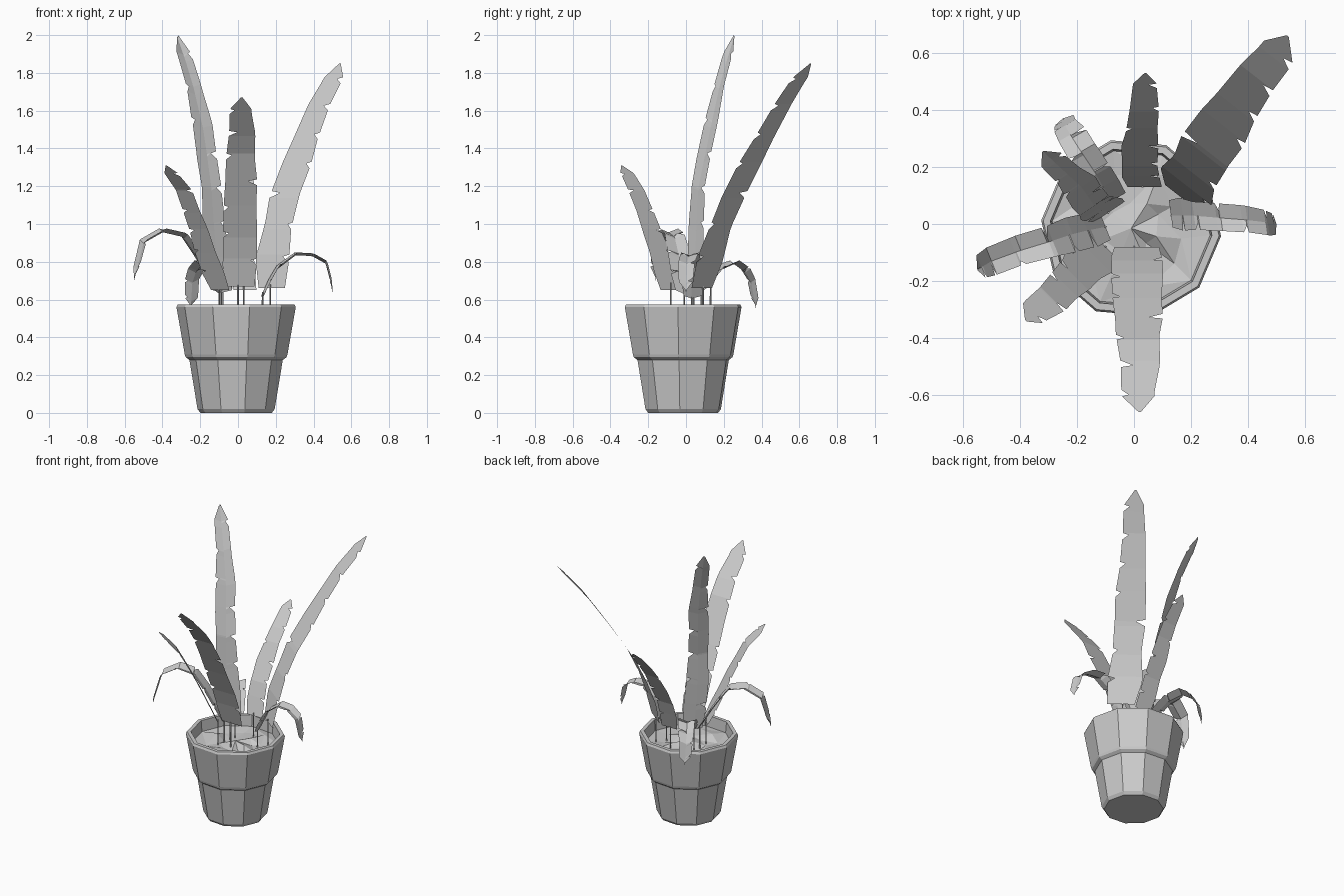
import bpy, bmesh, math, random
from mathutils import Vector

if "Cube" in bpy.data.objects:
    bpy.data.objects.remove(bpy.data.objects["Cube"])

GREY = (0.6, 0.6, 0.6, 1)
grey = bpy.data.materials.new("plain grey")
grey.use_nodes = True
grey.diffuse_color = GREY
grey.node_tree.nodes["Principled BSDF"].inputs["Base Color"].default_value = GREY

SIDES = 10
POT_CENTRE = Vector((-0.01, -0.015, 0))
SOIL_Z = 0.5


def finish(bm, name):
    mesh = bpy.data.meshes.new(name)
    bm.to_mesh(mesh)
    bm.free()
    mesh.materials.append(grey)
    obj = bpy.data.objects.new(name, mesh)
    bpy.context.collection.objects.link(obj)
    return obj


def ring(bm, radius, z):
    angles = [math.radians(-5) + math.tau * i / SIDES for i in range(SIDES)]
    return [bm.verts.new(POT_CENTRE + Vector((radius * math.cos(a), radius * math.sin(a), z)))
            for a in angles]


def bridge(bm, low, high):
    for i in range(SIDES):
        j = (i + 1) % SIDES
        bm.faces.new((low[i], low[j], high[j], high[i]))


# Pot: faceted profile with an overhanging collar and hollow top
profile = [(0.19, 0), (0.205, 0.02), (0.248, 0.28), (0.268, 0.295), (0.273, 0.31),
           (0.317, 0.56), (0.31, 0.575), (0.285, 0.575), (0.275, SOIL_Z - 0.04)]
bm = bmesh.new()
rings = [ring(bm, r, z) for r, z in profile]
for low, high in zip(rings, rings[1:]):
    bridge(bm, low, high)
bm.faces.new(list(reversed(rings[0])))
finish(bm, "pot")

# Soil: lumpy faceted disc
random.seed(4)
bm = bmesh.new()
soil = [ring(bm, r, SOIL_Z) for r in (0.28, 0.19, 0.09)]
for loop in soil[1:]:
    for v in loop:
        v.co += Vector([random.uniform(-0.025, 0.025) for _ in range(3)])
bridge(bm, soil[0], soil[1])
bridge(bm, soil[1], soil[2])
top = bm.verts.new(POT_CENTRE + Vector((0, 0, SOIL_Z + 0.02)))
for i in range(SIDES):
    bm.faces.new((soil[2][i], soil[2][(i + 1) % SIDES], top))
bmesh.ops.triangulate(bm, faces=bm.faces[:])
finish(bm, "soil")


def along(points, t):
    """Point at fraction t of the polyline length."""
    lengths = [(b - a).length for a, b in zip(points, points[1:])]
    left = t * sum(lengths)
    for a, b, length in zip(points, points[1:], lengths):
        if left <= length:
            return a.lerp(b, left / length)
        left -= length
    return points[-1]


def leaf(name, points, angle, width, tears, seed, fold=0.0):
    """Torn ribbon along a path, carried by a thin upright stem."""
    rng = random.Random(seed)
    points = [Vector(p) for p in points]
    a = math.radians(angle)
    across = Vector((math.cos(a), math.sin(a), 0))
    crease = Vector((0, 0, -fold))

    # Rows of (fraction, left reach, right reach); a tear is a sharp notch
    rows = [(0, 0.7, 0.9)]
    for i in range(1, tears + 1):
        t = 0.93 * i / tears
        reach = [rng.uniform(0.85, 1.05), rng.uniform(0.85, 1.05)]
        notch = list(reach)
        notch[rng.randrange(2)] *= rng.uniform(0.3, 0.7)
        rows += [(t - 0.03, *reach), (t - 0.008, *notch), (t, *reach)]
    rows.append((1, 0.08, 0.08))

    bm = bmesh.new()
    verts = []
    for t, l, r in rows:
        half = width / 2 * (1 - 0.45 * t * t)
        mid = along(points, t)
        verts.append([bm.verts.new(p) for p in
                      (mid - across * half * l, mid + crease, mid + across * half * r)])
    for low, high in zip(verts, verts[1:]):
        for i in range(2):
            bm.faces.new((low[i], low[i + 1], high[i + 1], high[i]))
    finish(bm, name + "_leaf")

    # Stem
    bm = bmesh.new()
    bmesh.ops.create_cone(bm, segments=4, radius1=0.005, radius2=0.004,
                          depth=points[0].z + 0.04 - SOIL_Z, cap_ends=True)
    bmesh.ops.translate(bm, verts=bm.verts,
                        vec=(points[0].x, points[0].y, (points[0].z + SOIL_Z) / 2))
    finish(bm, name + "_stem")


# Upright leaves
leaf("tall_back_right", [(-0.09, 0.04, 0.65), (-0.12, 0.05, 0.9), (-0.14, 0.065, 1.2),
     (-0.18, 0.125, 1.5), (-0.25, 0.19, 1.8), (-0.32, 0.255, 2)], 34, 0.155, 7, 1, 0.015)
leaf("tall_back_left", [(0.17, 0.09, 0.66), (0.19, 0.15, 0.9), (0.25, 0.25, 1.15),
     (0.34, 0.38, 1.4), (0.44, 0.52, 1.65), (0.54, 0.66, 1.85)], -38, 0.22, 7, 6)
leaf("front", [(0, -0.08, 0.67), (0.01, -0.15, 0.88), (0.01, -0.27, 1.12),
     (0.02, -0.42, 1.4), (0.02, -0.66, 1.67)], 0, 0.195, 7, 3)
leaf("back", [(0.03, 0.13, 0.65), (0.02, 0.2, 0.85), (0.03, 0.36, 1.13),
     (0.04, 0.53, 1.32)], 0, 0.15, 6, 4)
leaf("front_right", [(-0.1, -0.08, 0.65), (-0.16, -0.13, 0.82), (-0.22, -0.19, 1),
     (-0.29, -0.26, 1.18), (-0.38, -0.34, 1.31)], -45, 0.17, 6, 5)

# Drooping leaves
leaf("droop_right", [(-0.1, -0.01, 0.65), (-0.2, -0.03, 0.82), (-0.29, -0.06, 0.95),
     (-0.39, -0.09, 0.98), (-0.5, -0.13, 0.92), (-0.55, -0.16, 0.72)], 112, 0.14, 6, 7, 0.02)
leaf("droop_left", [(0.13, 0.03, 0.62), (0.2, 0.03, 0.77), (0.32, 0.02, 0.86),
     (0.45, 0.01, 0.83), (0.48, 0, 0.77), (0.5, 0, 0.65)], 98, 0.12, 6, 8, 0.015)
leaf("droop_back", [(-0.08, 0.08, 0.66), (-0.13, 0.17, 0.77), (-0.19, 0.26, 0.81),
     (-0.24, 0.34, 0.74), (-0.25, 0.37, 0.57)], 30, 0.13, 6, 9, 0.02)
